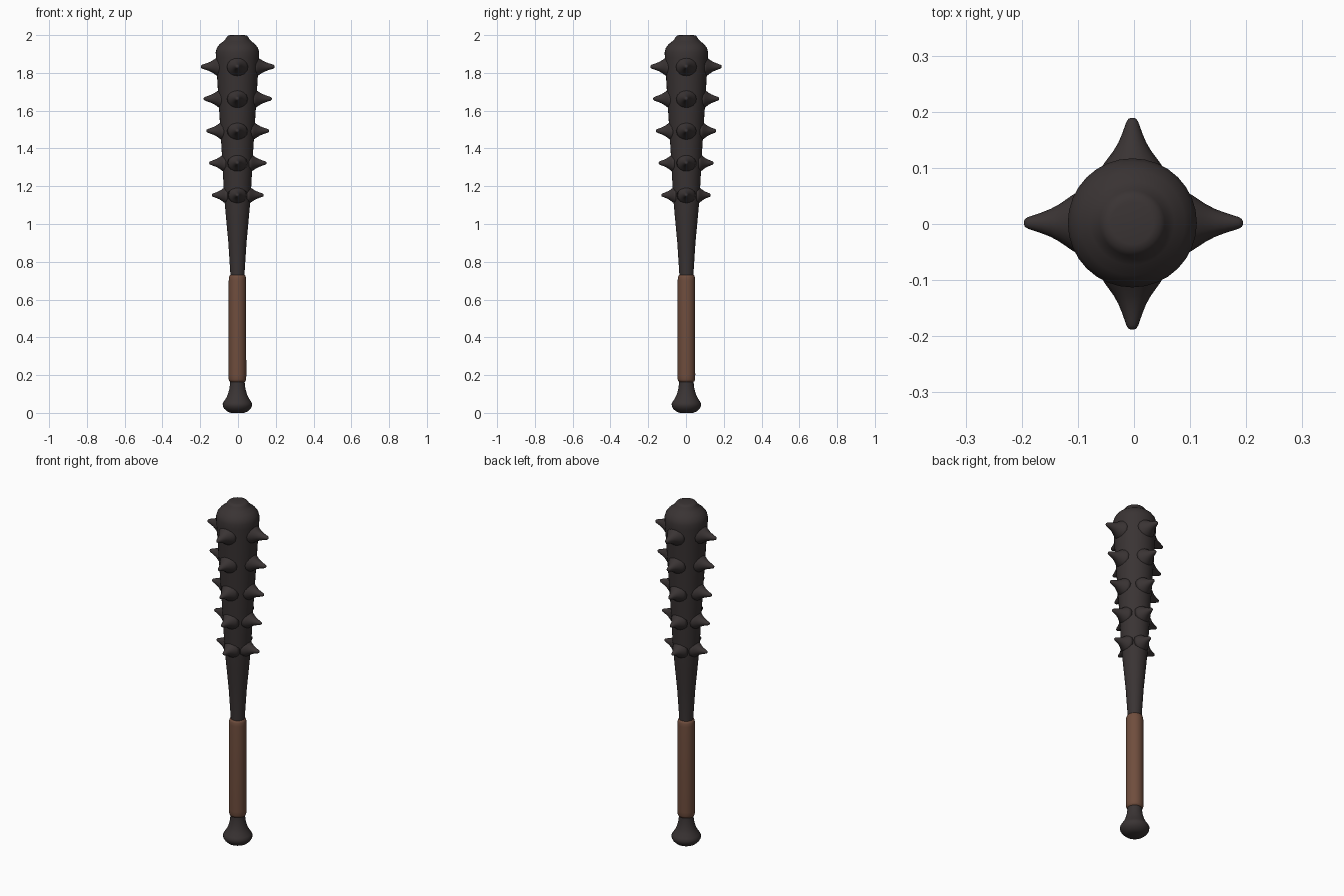
import bpy
import bmesh
import math
from mathutils import Matrix, Vector

cube = bpy.data.objects.get("Cube")
if cube:
    bpy.data.objects.remove(cube, do_unlink=True)


def make_material(name, colour):
    mat = bpy.data.materials.new(name)
    mat.use_nodes = True
    mat.diffuse_color = colour
    bsdf = mat.node_tree.nodes["Principled BSDF"]
    bsdf.inputs["Base Color"].default_value = colour
    bsdf.inputs["Roughness"].default_value = 0.8
    return mat


dark = make_material("dark_iron", (0.042, 0.034, 0.034, 1))
leather = make_material("brown_leather", (0.16, 0.075, 0.047, 1))


def lathe(name, profile, mat, matrix, sides=32):
    """Spin (radius, height) pairs around z, close both ends, then place."""
    bm = bmesh.new()
    rings = []
    for r, h in profile:
        angles = [math.tau * i / sides for i in range(sides)]
        rings.append([bm.verts.new((r * math.cos(a), r * math.sin(a), h)) for a in angles])
    for low, high in zip(rings, rings[1:]):
        for i in range(sides):
            j = (i + 1) % sides
            bm.faces.new((low[i], low[j], high[j], high[i]))
    bm.faces.new(rings[0][::-1])
    bm.faces.new(rings[-1])
    for face in bm.faces:
        face.smooth = True
    bm.transform(matrix)
    mesh = bpy.data.meshes.new(name)
    bm.to_mesh(mesh)
    bm.free()
    mesh.materials.append(mat)
    obj = bpy.data.objects.new(name, mesh)
    bpy.context.collection.objects.link(obj)
    return obj


# Shaft with flared pommel, tapering barrel and a raised button on the end
axis = Vector((-0.003, 0.002, 0))
centre = Matrix.Translation(axis)
shaft = [
    (0.035, 0), (0.055, 0.008), (0.07, 0.022), (0.077, 0.035), (0.078, 0.048),
    (0.072, 0.06), (0.059, 0.08), (0.05, 0.1), (0.042, 0.13), (0.038, 0.165),
    (0.036, 0.45), (0.037, 0.73), (0.048, 0.9), (0.061, 1.04), (0.07, 1.14),
    (0.084, 1.4), (0.1, 1.65), (0.109, 1.8), (0.114, 1.88), (0.115, 1.91),
    (0.109, 1.932), (0.094, 1.952), (0.075, 1.967), (0.064, 1.977),
    (0.058, 1.988), (0.05, 1.997), (0.038, 2),
]
lathe("shaft", shaft, dark, centre)

# Leather grip wrapped around the handle
grip = [(0.034, 0.163), (0.042, 0.166), (0.046, 0.177), (0.047, 0.2), (0.046, 0.45),
        (0.046, 0.7), (0.045, 0.718), (0.041, 0.728), (0.034, 0.731)]
lathe("grip", grip, leather, centre)

# Spikes: (radius, fraction of length), flaring into the barrel
spike = [(0.06, -0.28), (0.05, -0.06), (0.042, 0.08), (0.033, 0.24), (0.025, 0.42),
         (0.0185, 0.62), (0.0135, 0.8), (0.0105, 0.91), (0.007, 0.98), (0.003, 1)]
directions = {
    "left": (Vector((1, 0, 0)), 0.197),
    "right": (Vector((-1, 0, 0)), 0.193),
    "front": (Vector((0, -1, 0)), 0.19),
    "back": (Vector((0, 1, 0)), 0.187),
}
for side, (way, reach) in directions.items():
    turn = way.to_track_quat('Z', 'Y').to_matrix().to_4x4()
    for row in range(5):
        height = 1.833 - 0.17 * row
        surface = 0.111 - 0.01 * row
        length = reach - 0.0145 * row - surface
        place = Matrix.Translation(axis + way * surface + Vector((0, 0, height)))
        scaled = [(r * (1 - 0.04 * row), f * length) for r, f in spike]
        lathe(f"spike_{side}_{row + 1}", scaled, dark, place @ turn, 16)
